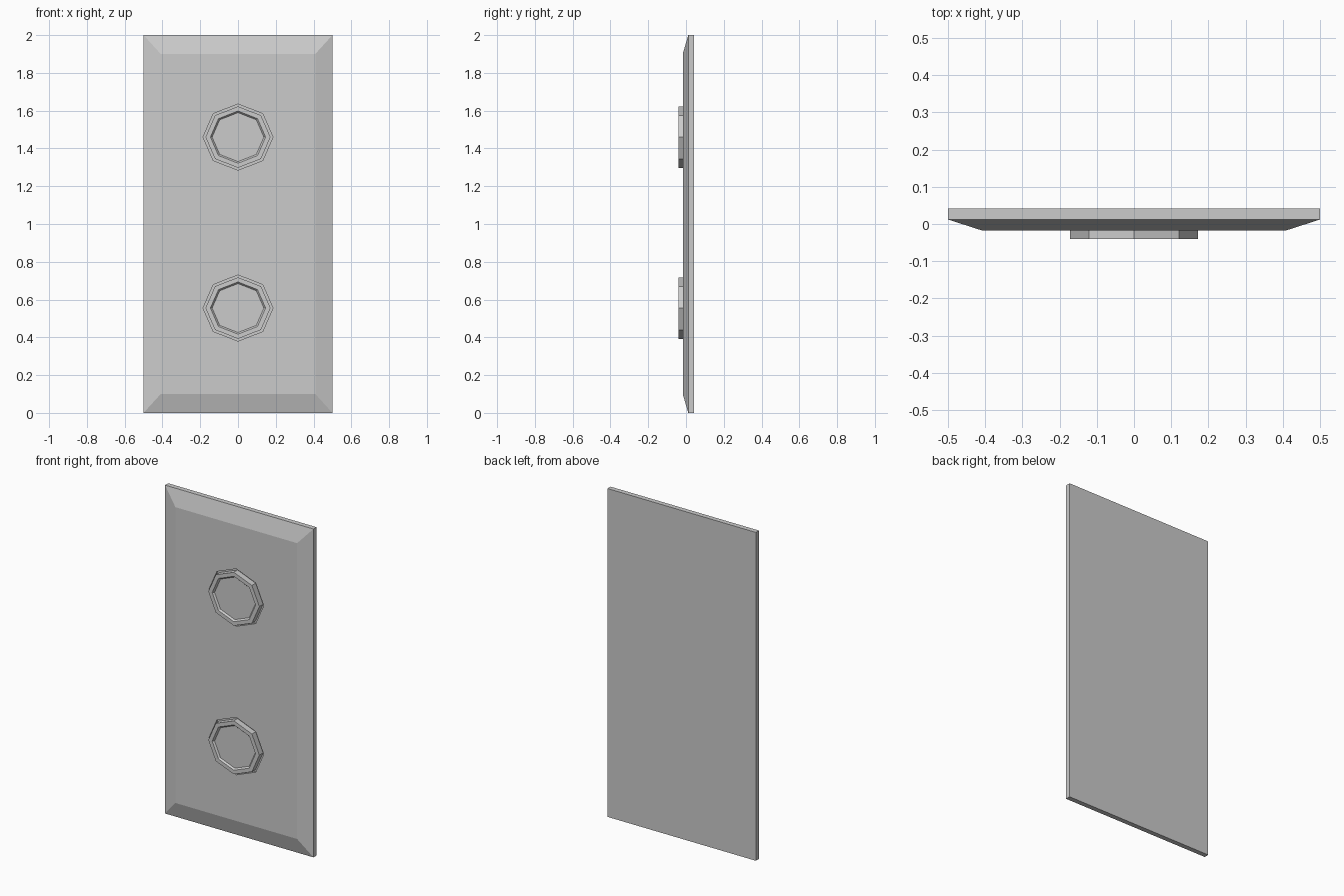
import bpy, bmesh, math

if "Cube" in bpy.data.objects:
    bpy.data.objects.remove(bpy.data.objects["Cube"])

SIDES = 8
RX, RZ = 0.185, 0.175          # recess radii in x and z
HEIGHTS = {"lower": 0.555, "upper": 1.46}


def make_object(name, bm):
    bmesh.ops.recalc_face_normals(bm, faces=bm.faces)
    mesh = bpy.data.meshes.new(name)
    bm.to_mesh(mesh)
    bm.free()
    obj = bpy.data.objects.new(name, mesh)
    bpy.context.collection.objects.link(obj)
    return obj


def loft(name, loops):
    """Skin a stack of closed loops and cap both ends."""
    bm = bmesh.new()
    rings = [[bm.verts.new(p) for p in loop] for loop in loops]
    for a, b in zip(rings, rings[1:]):
        n = len(a)
        for i in range(n):
            j = (i + 1) % n
            bm.faces.new((a[i], a[j], b[j], b[i]))
    bm.faces.new(rings[0])
    bm.faces.new(rings[-1])
    return make_object(name, bm)


def rectangle(y, inset):
    x, lo, hi = 0.5 - inset, inset * 1.1, 2 - inset * 1.1
    return [(-x, y, lo), (x, y, lo), (x, y, hi), (-x, y, hi)]


def octagon(y, scale, z):
    return [(RX * scale * math.cos(t), y, z + RZ * scale * math.sin(t))
            for t in (2 * math.pi * i / SIDES for i in range(SIDES))]


# Bevelled wall plate
plate = loft("plate", [rectangle(0.042, 0), rectangle(0.012, 0), rectangle(-0.017, 0.09)])

for label, z in HEIGHTS.items():
    # Shallow recess around each button
    cutter = loft(label + "_recess_cutter", [octagon(-0.1, 1, z), octagon(-0.004, 1, z)])
    cutter.hide_render = True
    cutter.hide_set(True)
    cut = plate.modifiers.new(label + "_recess", "BOOLEAN")
    cut.operation = "DIFFERENCE"
    cut.solver = "EXACT"
    cut.object = cutter

    # Octagonal button with a raised rim and sunken face
    profile = [(-0.003, 0.93), (-0.04, 0.93), (-0.04, 0.79), (-0.03, 0.74)]
    loft(label + "_button", [octagon(y, s, z) for y, s in profile])
